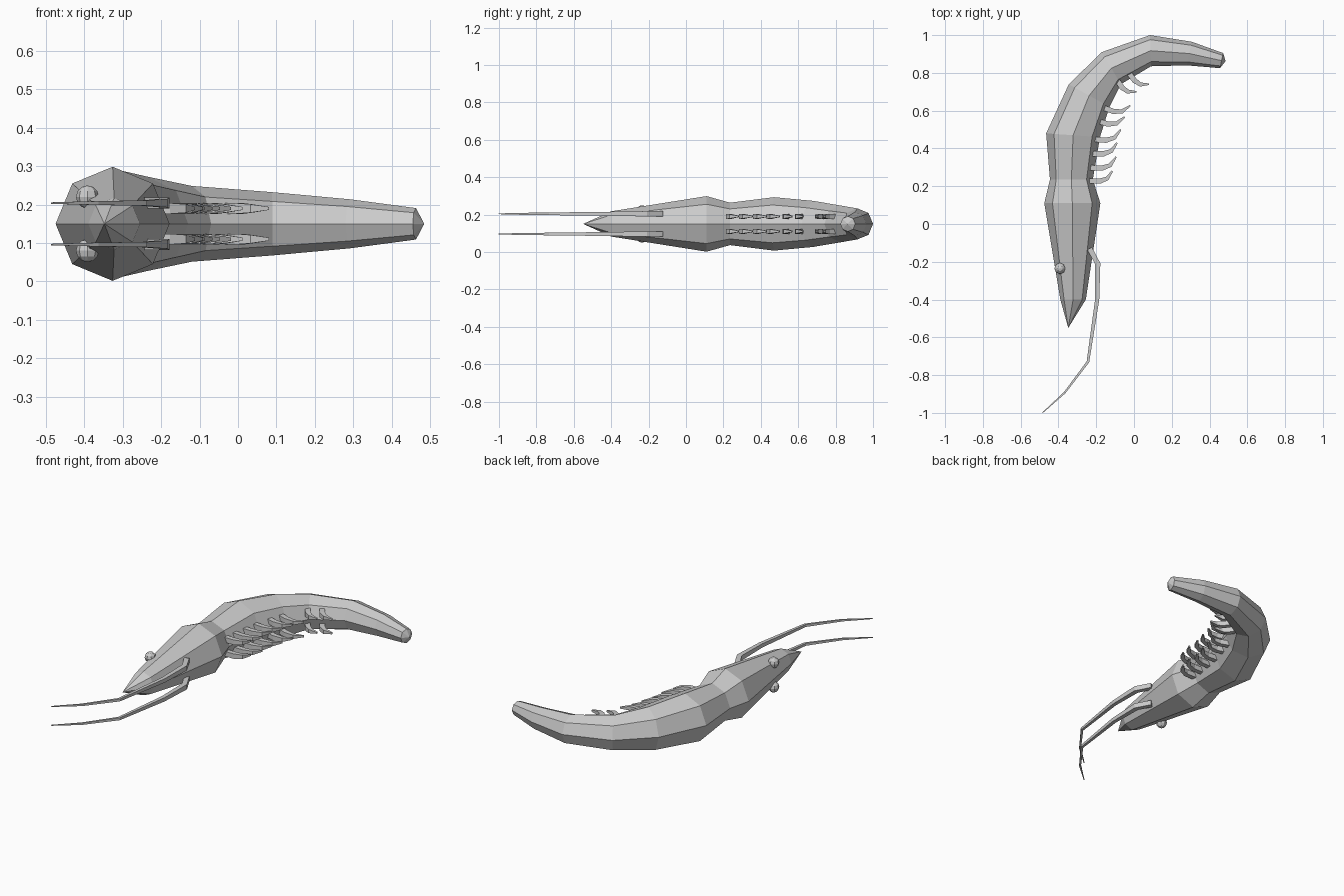
import bpy, bmesh, math
from mathutils import Vector

cube = bpy.data.objects.get("Cube")
if cube:
    bpy.data.objects.remove(cube, do_unlink=True)

MID = 0.15  # height of the symmetry plane; the animal lies on its side

grey = bpy.data.materials.new("shell_grey")
grey.use_nodes = True
colour = (0.6, 0.6, 0.6, 1)
grey.diffuse_color = colour
grey.node_tree.nodes["Principled BSDF"].inputs["Base Color"].default_value = colour


def finish(name, bm):
    bmesh.ops.recalc_face_normals(bm, faces=bm.faces)
    mesh = bpy.data.meshes.new(name)
    bm.to_mesh(mesh)
    bm.free()
    mesh.materials.append(grey)
    obj = bpy.data.objects.new(name, mesh)
    bpy.context.collection.objects.link(obj)
    return obj


def loft(name, sections, sides, z, phase=0.0, start=None, end=None):
    """Skin rings given as (centre, half-width vector, half-height)."""
    bm = bmesh.new()
    rings = []
    for c, axis, h in sections:
        ring = []
        for k in range(sides):
            a = phase + 2 * math.pi * k / sides
            p = c + axis * math.cos(a)
            ring.append(bm.verts.new((p.x, p.y, z + h * math.sin(a))))
        rings.append(ring)
    for r, s in zip(rings, rings[1:]):
        for k in range(sides):
            n = (k + 1) % sides
            bm.faces.new((r[k], r[n], s[n], s[k]))
    for ring, tip in ((rings[0], start), (rings[-1], end)):
        if tip:
            v = bm.verts.new((*tip, z))
            for k in range(sides):
                bm.faces.new((ring[k], ring[(k + 1) % sides], v))
        else:
            bm.faces.new(ring)
    return finish(name, bm)


def limb(name, path, widths, z):
    """Tapered square-section strip along a flat path."""
    pts = [Vector(p) for p in path]
    sections = []
    for i, p in enumerate(pts):
        t = (pts[min(i + 1, len(pts) - 1)] - pts[max(i - 1, 0)]).normalized()
        w = widths[i] * math.sqrt(2)
        sections.append((p, Vector((-t.y, t.x)) * w, w))
    return loft(name, sections, 4, z, math.pi / 4)


# Body: octagonal rings from head to tail, as back edge and belly edge
back_belly = [
    ((-.39, -.40), (-.255, -.40)),
    ((-.475, .11), (-.178, .11)),
    ((-.445, .235), (-.218, .235)),
    ((-.465, .48), (-.18, .46)),
    ((-.345, .74), (-.13, .62)),
    ((-.17, .91), (-.07, .74)),
    ((.085, 1.0), (.09, .835)),
    ((.305, .965), (.28, .84)),
    ((.472, .905), (.455, .825)),
]
sections = []
for back, belly in back_belly:
    o, i = Vector(back), Vector(belly)
    axis = (o - i) / 2
    sections.append(((o + i) / 2, axis, axis.length))
loft("body", sections, 8, MID, start=(-.348, -.55), end=(.485, .862))

# Swimming legs: base and tip of each, hooked towards the tail
legs = [
    ((-.22, .235), (-.115, .28)),
    ((-.215, .305), (-.095, .355)),
    ((-.205, .38), (-.09, .43)),
    ((-.195, .455), (-.07, .50)),
    ((-.18, .55), (-.05, .567)),
    ((-.15, .62), (-.02, .627)),
    ((-.08, .76), (.012, .70)),
    ((-.015, .795), (.08, .74)),
]
antenna = [(-.235, -.13), (-.192, -.21), (-.195, -.40),
           (-.244, -.73), (-.367, -.893), (-.485, -1.0)]

for label, s in (("left", 1), ("right", -1)):
    # Eye
    bm = bmesh.new()
    bmesh.ops.create_uvsphere(bm, u_segments=8, v_segments=6, radius=.03)
    bmesh.ops.translate(bm, verts=bm.verts, vec=(-.392, -.235, MID + s * .07))
    finish(label + "_eye", bm)

    # Antenna
    limb(label + "_antenna", antenna, [.014, .014, .011, .007, .005, .002],
         MID + s * .054)

    # Legs
    for n, (base, tip) in enumerate(legs):
        b, t = Vector(base), Vector(tip)
        chord = t - b
        bend = Vector((chord.y, -chord.x))
        path = [b - chord * .15, b + chord * .3 + bend * .2,
                b + chord * .65 + bend * .22, t]
        limb(f"{label}_leg_{n + 1}", path, [.014, .014, .011, .004],
             MID + s * .04)
